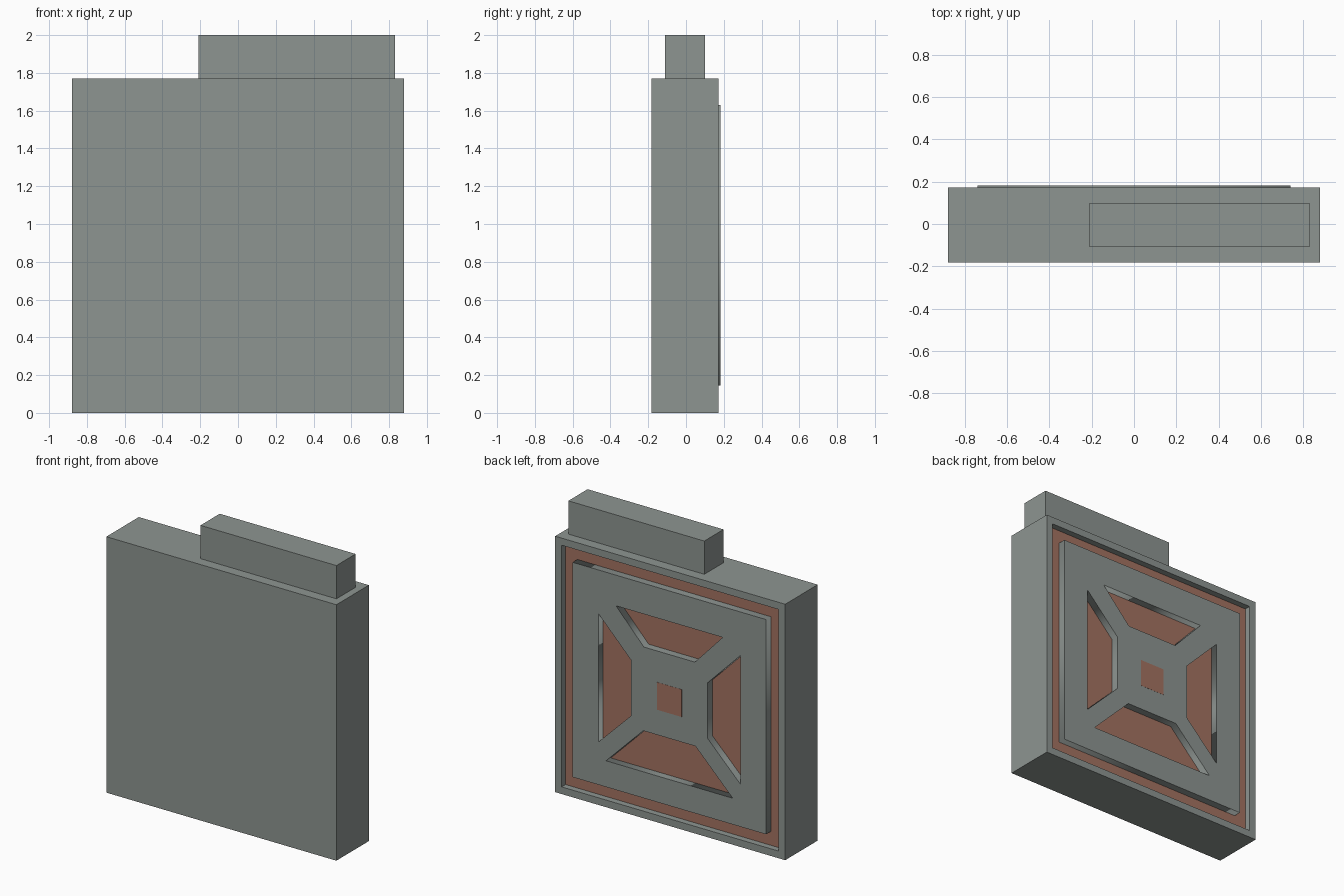
import bpy, bmesh
from mathutils import Matrix

if "Cube" in bpy.data.objects:
    bpy.data.objects.remove(bpy.data.objects["Cube"])


def material(name, rgb):
    m = bpy.data.materials.new(name)
    m.diffuse_color = (*rgb, 1)
    m.use_nodes = True
    m.node_tree.nodes["Principled BSDF"].inputs["Base Color"].default_value = m.diffuse_color
    return m


grey = material("grey metal", (0.27, 0.30, 0.285))
rust = material("rust red", (0.37, 0.17, 0.12))


def box(name, lo, hi, mats):
    """Axis-aligned box between two corners."""
    bm = bmesh.new()
    size = [b - a for a, b in zip(lo, hi)]
    mid = [(a + b) / 2 for a, b in zip(lo, hi)]
    bmesh.ops.create_cube(bm, size=1, matrix=Matrix.Translation(mid) @ Matrix.Diagonal((*size, 1)))
    me = bpy.data.meshes.new(name)
    bm.to_mesh(me)
    bm.free()
    for m in mats:
        me.materials.append(m)
    ob = bpy.data.objects.new(name, me)
    bpy.context.collection.objects.link(ob)
    return ob


FLOOR, RIM, FACE = 0.13, 0.173, 0.182   # depths of the back details

# Main slab, with a red-floored recess sunk into the back
body = box("body", (-0.88, -0.182, 0), (0.88, RIM, 1.77), [grey, rust])
bm = bmesh.new()
bm.from_mesh(body.data)
bm.faces.ensure_lookup_table()
back = max(bm.faces, key=lambda f: f.calc_center_median().y)
bmesh.ops.inset_region(bm, faces=[back], thickness=0.07)
ext = bmesh.ops.extrude_discrete_faces(bm, faces=[back])["faces"][0]
for v in ext.verts:
    v.co.y = FLOOR
ext.material_index = 1
bmesh.ops.recalc_face_normals(bm, faces=bm.faces)
bm.to_mesh(body.data)
bm.free()

# Block on top
box("top_block", (-0.21, -0.11, 1.77), (0.83, 0.10, 2.0), [grey])

# Raised back panel with four trapezoid openings, drawn as (x, z) outlines
side = [(0.543, 0.44), (0.543, 1.328), (0.293, 1.073), (0.293, 0.688)]
outlines = [
    [(-0.74, 0.145), (0.74, 0.145), (0.74, 1.63), (-0.74, 1.63)],
    side,
    [(-x, z) for x, z in side],
    [(-0.408, 1.418), (0.408, 1.418), (0.195, 1.19), (-0.195, 1.19)],
    [(-0.484, 0.326), (0.484, 0.326), (0.2, 0.61), (-0.2, 0.61)],
]
curve = bpy.data.curves.new("back_panel", 'CURVE')
curve.dimensions = '2D'
curve.fill_mode = 'BOTH'
curve.extrude = (FACE - FLOOR) / 2
for pts in outlines:
    s = curve.splines.new('POLY')
    s.points.add(len(pts) - 1)
    for p, (x, z) in zip(s.points, pts):
        p.co = (x, z, 0, 1)
    s.use_cyclic_u = True
curve.materials.append(grey)
panel = bpy.data.objects.new("back_panel", curve)
bpy.context.collection.objects.link(panel)
panel.rotation_euler.x = 1.5707963
panel.location.y = (FACE + FLOOR) / 2
bpy.context.view_layer.objects.active = panel
panel.select_set(True)
bpy.ops.object.convert(target='MESH')

# Painted centre square
box("centre_square", (-0.095, FACE - 0.001, 0.784), (0.095, FACE + 0.001, 0.974), [rust])
